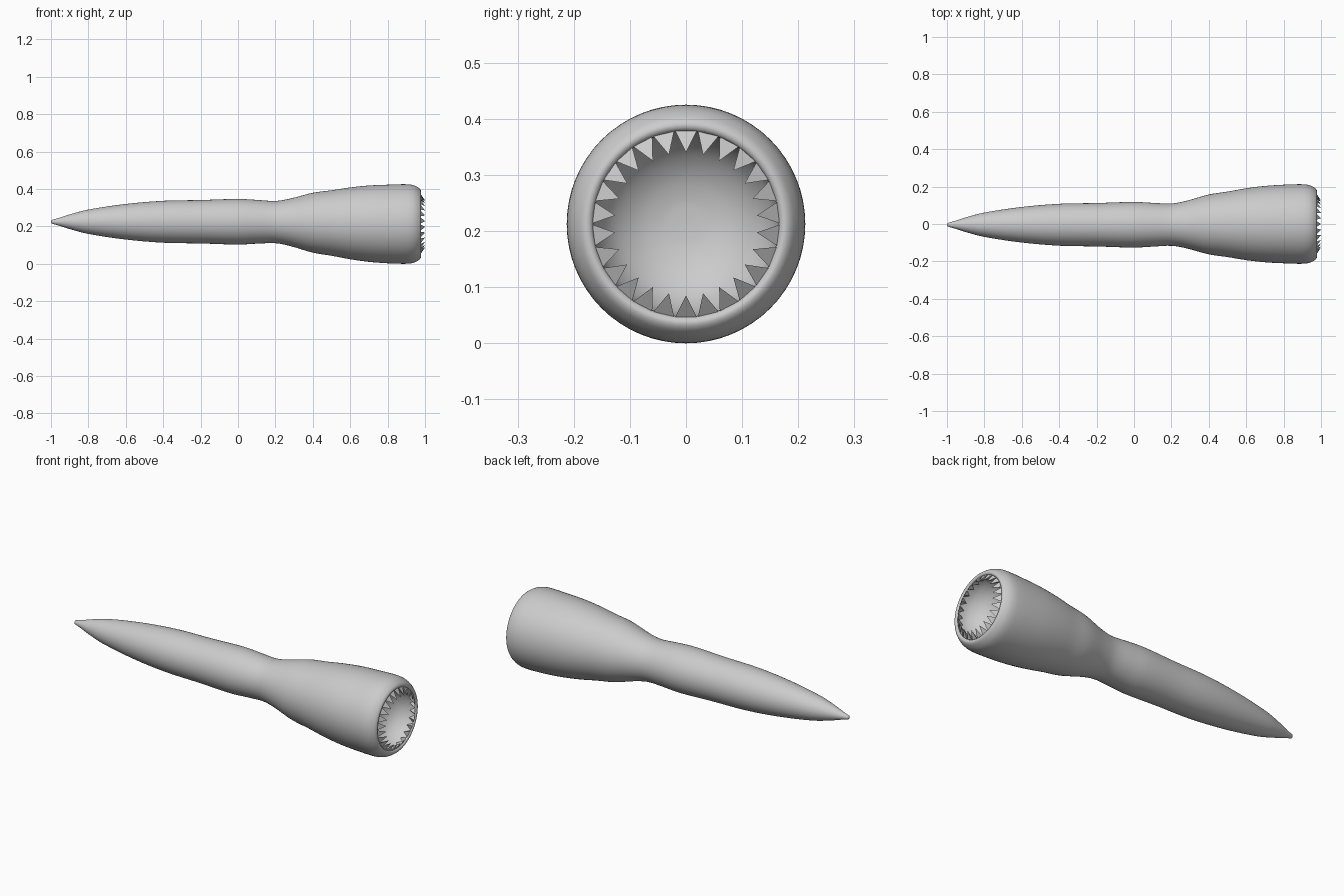
import bpy, bmesh, math
from mathutils import Vector
from mathutils.geometry import interpolate_bezier

if "Cube" in bpy.data.objects:
    bpy.data.objects.remove(bpy.data.objects["Cube"])

SIDES, TEETH, CZ = 64, 26, 0.2125

grey = bpy.data.materials.new("grey hide")
grey.diffuse_color = (0.6, 0.6, 0.6, 1)
grey.use_nodes = True
grey.node_tree.nodes["Principled BSDF"].inputs["Base Color"].default_value = grey.diffuse_color


def make_object(name, bm):
    bmesh.ops.recalc_face_normals(bm, faces=bm.faces)
    mesh = bpy.data.meshes.new(name)
    bm.to_mesh(mesh)
    bm.free()
    mesh.materials.append(grey)
    obj = bpy.data.objects.new(name, mesh)
    bpy.context.collection.objects.link(obj)
    return obj


def smooth_path(points, steps=4):
    """Pass a smooth curve through (x, radius) points."""
    p = [Vector((x, r, 0)) for x, r in points]
    out = []
    for i in range(len(p) - 1):
        a, b = p[i], p[i + 1]
        length = (b - a).length
        ta = (p[i + 1] - p[max(i - 1, 0)]).normalized() * length / 3
        tb = (p[min(i + 2, len(p) - 1)] - a).normalized() * length / 3
        out += interpolate_bezier(a, a + ta, b - tb, b, steps + 1)[:-1]
    return out + [p[-1]]


def ring_point(x, r, angle):
    # the tail drifts slightly off the axis of the head
    drift = min(1, max(0, (0.8 - x) / 0.7))
    return Vector((x, r * math.sin(angle) - 0.004 * drift,
                   CZ + r * math.cos(angle) + 0.012 * drift))


# Body: tail tip, waist, flared head, rolled lip and hollow throat
profile = [(-0.995, 0.010), (-0.95, 0.023), (-0.9, 0.039), (-0.8, 0.065),
           (-0.6, 0.095), (-0.4, 0.112), (-0.2, 0.116), (0, 0.122),
           (0.1, 0.117), (0.2, 0.113), (0.28, 0.127), (0.4, 0.160),
           (0.5, 0.175), (0.6, 0.192), (0.7, 0.204), (0.8, 0.210),
           (0.9, 0.2125), (0.94, 0.207), (0.968, 0.192), (0.978, 0.178),
           (0.973, 0.167), (0.955, 0.164), (0.92, 0.155), (0.88, 0.130),
           (0.85, 0.090), (0.835, 0.045), (0.832, 0.008)]
bm = bmesh.new()
rings = [[bm.verts.new(ring_point(p.x, p.y, 2 * math.pi * k / SIDES))
          for k in range(SIDES)] for p in smooth_path(profile)]
for a, b in zip(rings, rings[1:]):
    for k in range(SIDES):
        j = (k + 1) % SIDES
        bm.faces.new((a[k], a[j], b[j], b[k]))
for ring, x in ((rings[0], -1.0), (rings[-1], 0.832)):
    tip = bm.verts.new(ring_point(x, 0, 0))
    for k in range(SIDES):
        bm.faces.new((ring[k], ring[(k + 1) % SIDES], tip))
for f in bm.faces:
    f.smooth = True
make_object("body", bm)

# Teeth: a ring of flat-sided spikes leaning inward over the mouth
bm = bmesh.new()
for i in range(TEETH):
    ang = 2 * math.pi * i / TEETH
    half = 0.113
    left = bm.verts.new(ring_point(0.972, 0.1665, ang - half))
    right = bm.verts.new(ring_point(0.972, 0.1665, ang + half))
    back = bm.verts.new(ring_point(0.945, 0.160, ang))
    tip = bm.verts.new(ring_point(1.0, 0.127, ang))
    for f in ((left, right, tip), (right, back, tip),
              (back, left, tip), (left, back, right)):
        bm.faces.new(f)
make_object("teeth", bm)
